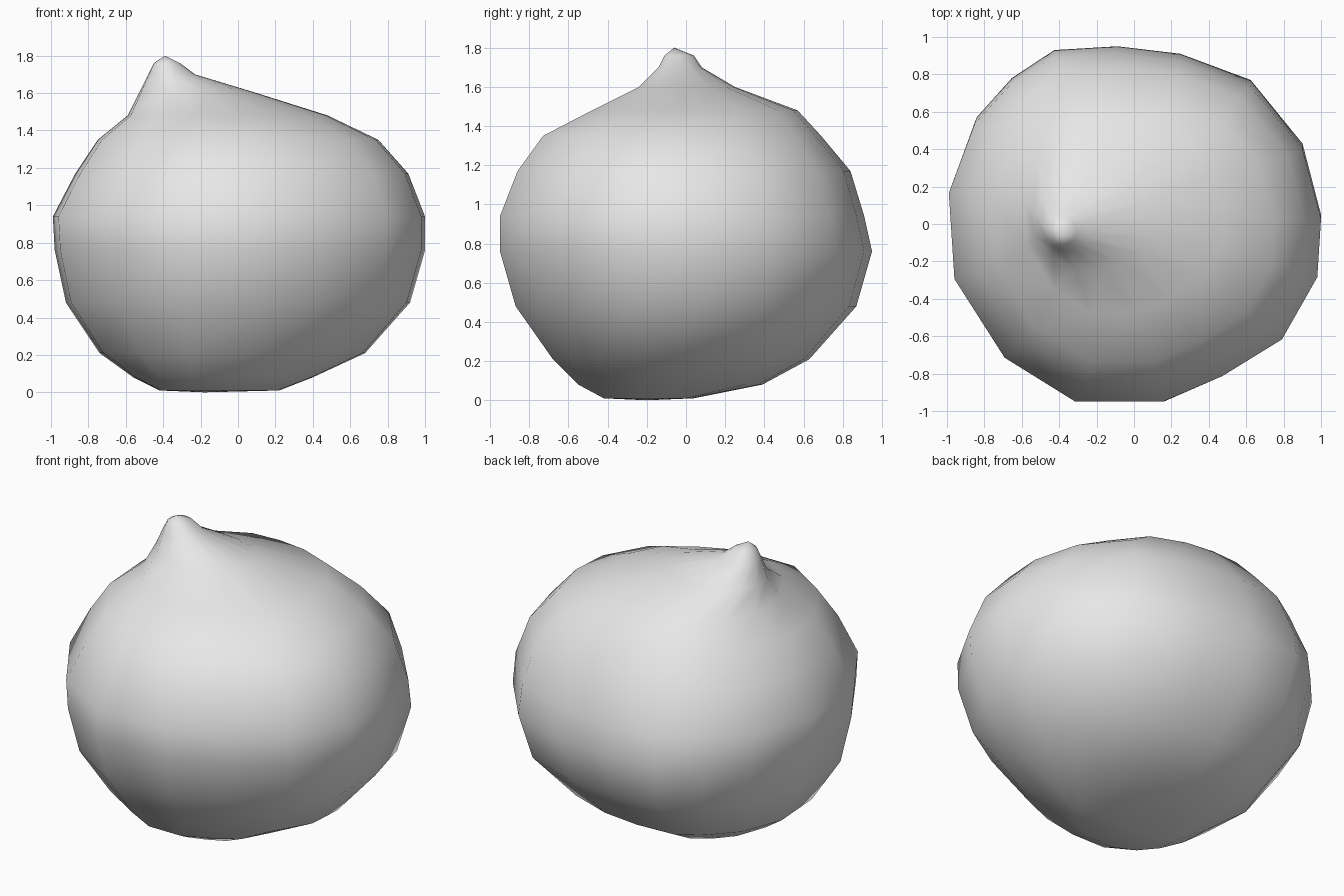
import bpy, bmesh

cube = bpy.data.objects.get("Cube")
if cube:
    bpy.data.objects.remove(cube)

grey = bpy.data.materials.new("plain_grey")
grey.use_nodes = True
grey.diffuse_color = (0.8, 0.8, 0.8, 1)
grey.node_tree.nodes["Principled BSDF"].inputs["Base Color"].default_value = (0.8, 0.8, 0.8, 1)

# Uneven horizontal outline shared by every ring
outline = [(1, .05), (.9, .43), (.62, .77), (.24, .91), (-.1, .95), (-.44, .93),
           (-.67, .78), (-.86, .57), (-1, .19), (-.97, -.28), (-.7, -.71),
           (-.32, -.95), (.15, -.95), (.47, -.81), (.79, -.61), (.98, -.27)]

# Ring height, left and right limits, front and back limits
rings = [(.01, -.42, .22, -.42, .04), (.08, -.56, .4, -.55, .39),
         (.21, -.74, .68, -.68, .63), (.48, -.92, .92, -.87, .87),
         (.76, -.98, 1, -.95, .95), (.94, -.99, 1, -.95, .91),
         (1.17, -.87, .91, -.86, .84), (1.35, -.75, .75, -.73, .69),
         (1.48, -.59, .48, -.48, .57), (1.6, -.53, .1, -.24, .25),
         (1.7, -.48, -.23, -.14, .08), (1.76, -.45, -.31, -.11, .04)]

bm = bmesh.new()
loops = []
for z, x0, x1, y0, y1 in rings:
    cx, cy, rx, ry = (x0 + x1) / 2, (y0 + y1) / 2, (x1 - x0) / 2, (y1 - y0) / 2
    loops.append([bm.verts.new((cx + rx * u, cy + ry * v / .95, z)) for u, v in outline])

# Skin between rings, then close at base and tip
n = len(outline)
for low, high in zip(loops, loops[1:]):
    for i in range(n):
        j = (i + 1) % n
        bm.faces.new((low[i], low[j], high[j], high[i]))
base = bm.verts.new((-.18, -.2, 0))
tip = bm.verts.new((-.39, -.06, 1.8))
for i in range(n):
    j = (i + 1) % n
    bm.faces.new((base, loops[0][j], loops[0][i]))
    bm.faces.new((tip, loops[-1][i], loops[-1][j]))
bmesh.ops.recalc_face_normals(bm, faces=bm.faces)
for f in bm.faces:
    f.smooth = True

mesh = bpy.data.meshes.new("round_body_with_point")
bm.to_mesh(mesh)
bm.free()
mesh.materials.append(grey)
body = bpy.data.objects.new("round_body_with_point", mesh)
bpy.context.collection.objects.link(body)
